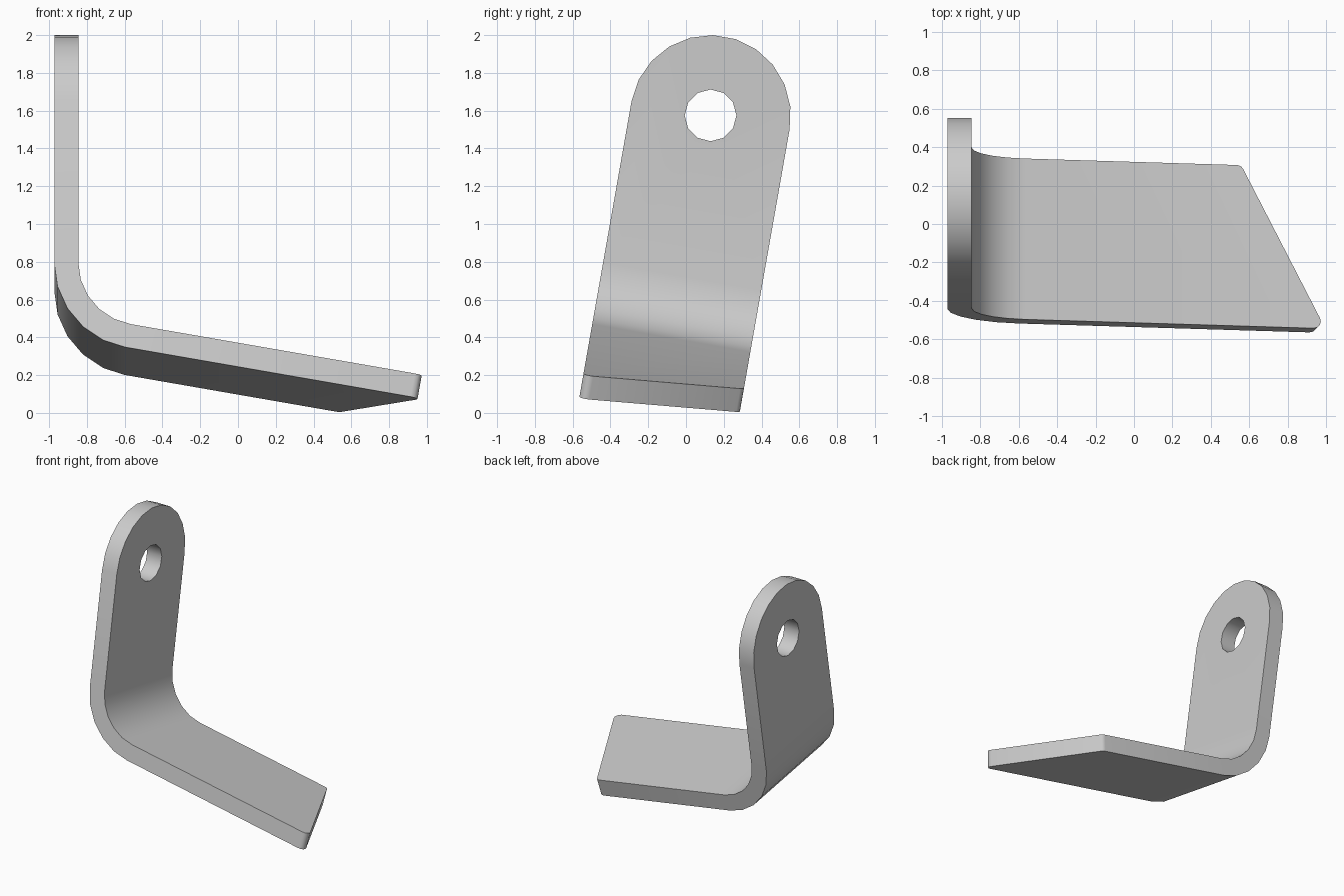
import bpy, bmesh
from math import sin, cos, tan, radians, pi
from mathutils import Vector

default = bpy.data.objects.get("Cube")
if default:
    bpy.data.objects.remove(default, do_unlink=True)

HALF, HOLE_R, THICK = 0.425, 0.137, 0.127     # strip half width, hole, sheet
INNER_X, BEND_R, BEND_U = -0.845, 0.335, -0.867
TILT, TURN = radians(10), radians(80)
CENTRE = Vector((0, 0.13, 1.575))             # hole centre
ACROSS = Vector((0, cos(TILT), -sin(TILT)))
UP = Vector((0, sin(TILT), cos(TILT)))

bm = bmesh.new()


def vert(x, v, u):
    return bm.verts.new(CENTRE + Vector((x, 0, 0)) + ACROSS * v + UP * u)


def ring(radius, angles):
    return [vert(INNER_X, radius * cos(a), radius * sin(a)) for a in angles]


def fillet(prev, corner, nxt, radius, steps):
    """Points rounding a 2D corner."""
    a, b = (prev - corner).normalized(), (nxt - corner).normalized()
    half = a.angle(b) / 2
    mid = corner + (a + b).normalized() * radius / sin(half)
    start = (corner + a * radius / tan(half) - mid).normalized()
    end = (corner + b * radius / tan(half) - mid).normalized()
    return [mid + start.slerp(end, i / steps) * radius for i in range(steps + 1)]


# Upright tab with rounded top and round hole, as two faces around the hole
top = ring(HALF, [pi * i / 11 for i in range(12)])
hole = ring(HOLE_R, [TILT + pi * i / 6 for i in range(12)])
left, right = (vert(INNER_X, s * HALF, BEND_U) for s in (-1, 1))
bm.faces.new(top[:6] + hole[3::-1] + hole[:9:-1] + [right])
bm.faces.new(top[5:] + [left, right] + hole[10:2:-1])

# Curved bend
for i in range(1, 6):
    a = TURN * i / 5
    x, u = INNER_X + BEND_R * (1 - cos(a)), BEND_U - BEND_R * sin(a)
    new_left, new_right = (vert(x, s * HALF, u) for s in (-1, 1))
    bm.faces.new([left, new_left, new_right, right])
    left, right = new_left, new_right

# Sloping foot with a slanted end and rounded corners
pts = [Vector(p) for p in ((x, -HALF), (0.996, -HALF), (0.558, HALF), (x, HALF))]
end = fillet(*pts[:3], 0.037, 4) + fillet(*pts[1:], 0.037, 3)
foot = [vert(p.x, p.y, u - (p.x - x) / tan(TURN)) for p in end]
bm.faces.new([left] + foot + [right])

mesh = bpy.data.meshes.new("bent_bracket")
bm.to_mesh(mesh)
bm.free()
bracket = bpy.data.objects.new("bent_bracket", mesh)
bpy.context.collection.objects.link(bracket)

# Grey metal
grey = bpy.data.materials.new("grey_metal")
grey.use_nodes = True
colour = (0.6, 0.6, 0.6, 1)
grey.diffuse_color = colour
grey.node_tree.nodes["Principled BSDF"].inputs["Base Color"].default_value = colour
mesh.materials.append(grey)

# Sheet thickness and smooth rounding
solid = bracket.modifiers.new("thickness", 'SOLIDIFY')
solid.thickness = THICK
solid.offset = -1
solid.use_even_offset = True
bpy.ops.object.select_all(action='DESELECT')
bracket.select_set(True)
bpy.context.view_layer.objects.active = bracket
bpy.ops.object.modifier_apply(modifier=solid.name)
bpy.ops.object.shade_smooth_by_angle(angle=radians(35))
